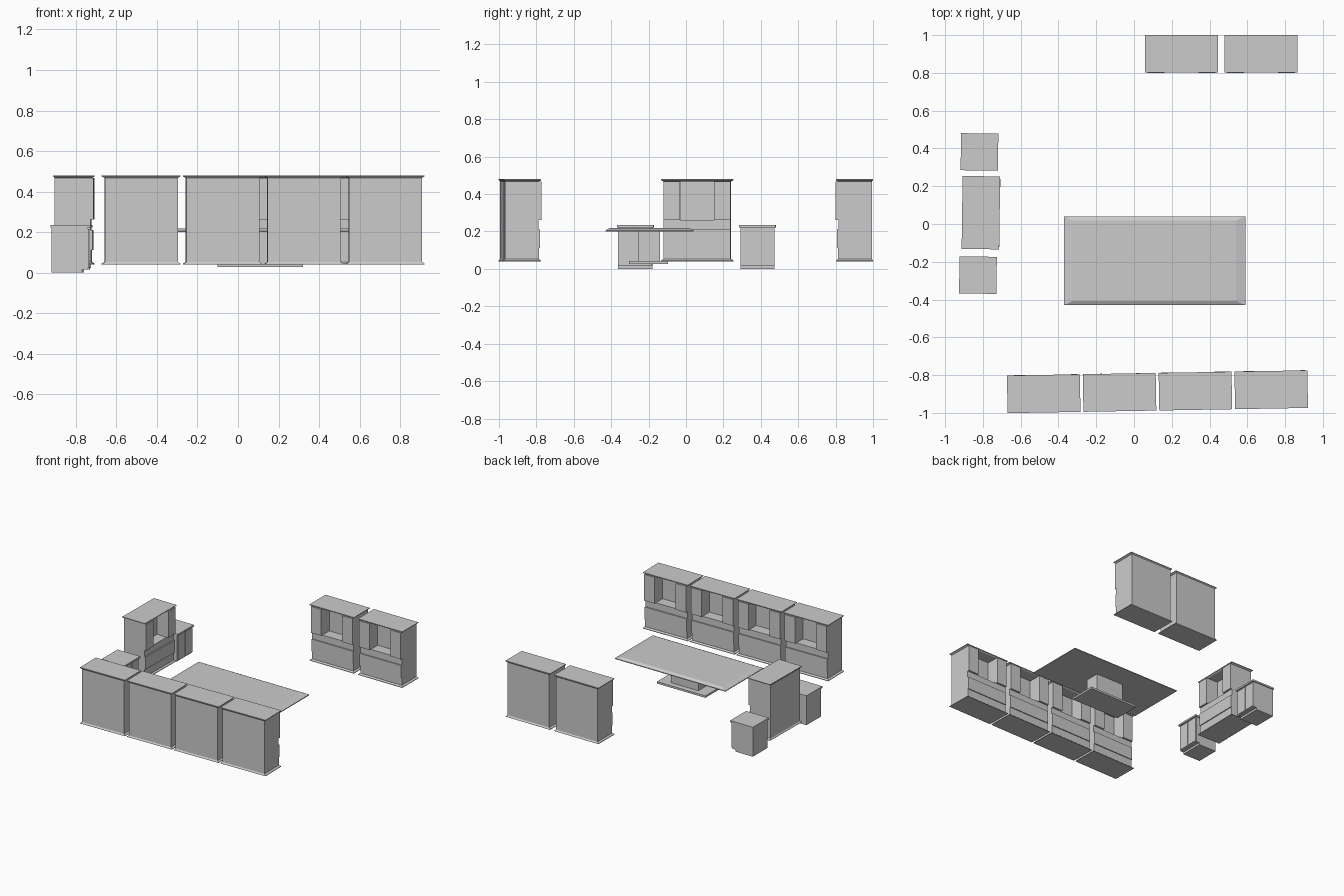
import bpy, bmesh, math
from mathutils import Matrix, Vector

if "Cube" in bpy.data.objects:
    bpy.data.objects.remove(bpy.data.objects["Cube"])


def finish(bm, name, loc=(0, 0, 0), rot=0):
    bmesh.ops.recalc_face_normals(bm, faces=bm.faces)
    me = bpy.data.meshes.new(name)
    bm.to_mesh(me)
    bm.free()
    ob = bpy.data.objects.new(name, me)
    ob.location = loc
    ob.rotation_euler.z = math.radians(rot)
    bpy.context.collection.objects.link(ob)
    return ob


def prism(bm, pts, vec):
    """Extrude a closed polygon of 3D points along vec."""
    f = bm.faces.new([bm.verts.new(p) for p in pts])
    ext = bmesh.ops.extrude_face_region(bm, geom=[f])['geom']
    # region extrusion drops the start face, so rebuild it
    verts = [g for g in ext if isinstance(g, bmesh.types.BMVert)]
    start = [v for v in f.verts] if f.is_valid else []
    bmesh.ops.translate(bm, vec=Vector(vec), verts=verts)
    return start


def box(bm, x0, x1, y0, y1, z0, z1):
    prism(bm, [(x0, y0, z0), (x1, y0, z0), (x1, y1, z0), (x0, y1, z0)], (0, 0, z1 - z0))


def loft(bm, rings):
    """Join stacked rectangles (x0, x1, y0, y1, z) and cap both ends."""
    loops = [[bm.verts.new(p) for p in ((a, c, z), (b, c, z), (b, d, z), (a, d, z))]
             for a, b, c, d, z in rings]
    for lo, hi in zip(loops, loops[1:]):
        for i in range(4):
            j = (i + 1) % 4
            bm.faces.new((lo[i], lo[j], hi[j], hi[i]))
    bm.faces.new(loops[0][::-1])
    bm.faces.new(loops[-1])


W = 0.180     # half width of a tall cabinet body
BACK = 0.094


def tall_cabinet(name, loc, rot):
    # lower carcass with stepped drawer fronts
    bm = bmesh.new()
    side = [(BACK, 0.053), (-0.087, 0.053), (-0.087, 0.112), (-0.094, 0.112),
            (-0.094, 0.210), (-0.085, 0.210), (-0.085, 0.262), (BACK, 0.262)]
    prism(bm, [(-W, y, z) for y, z in side], (2 * W, 0, 0))
    finish(bm, name + "_drawers", loc, rot)
    # upper part: two proud doors around an open niche
    bm = bmesh.new()
    plan = [(-W, BACK), (-W, -0.1), (-0.09, -0.1), (-0.09, 0.0),
            (0.09, 0.0), (0.09, -0.1), (W, -0.1), (W, BACK)]
    prism(bm, [(x, y, 0.262) for x, y in plan], (0, 0, 0.206))
    finish(bm, name + "_doors_and_niche", loc, rot)
    # flared cornice and plinth
    for part, zs in (("_cornice", (0.468, 0.475, 0.480)), ("_plinth", (0.053, 0.044, 0.040))):
        bm = bmesh.new()
        big = (-0.193, 0.193, -0.099, 0.1)
        loft(bm, [(-W, W, -0.088, BACK, zs[0]), big + (zs[1],), big + (zs[2],)])
        finish(bm, name + part, loc, rot)


def small_cabinet(name, loc, rot):
    bm = bmesh.new()
    side = [(0.094, 0), (-0.058, 0), (-0.058, 0.016), (-0.086, 0.016),
            (-0.086, 0.222), (0.094, 0.222)]
    prism(bm, [(-0.091, y, z) for y, z in side], (0.182, 0, 0))
    finish(bm, name + "_body", loc, rot)
    # pair of doors
    bm = bmesh.new()
    for s in (-1, 1):
        x = sorted((s * 0.003, s * 0.088))
        box(bm, *x, -0.092, -0.086, 0.022, 0.216)
    finish(bm, name + "_doors", loc, rot)
    # overhanging top
    bm = bmesh.new()
    box(bm, -0.098, 0.098, -0.099, 0.099, 0.222, 0.235)
    finish(bm, name + "_top", loc, rot)


# row of four along the front, slightly turned, facing the table
for i in range(4):
    tall_cabinet(f"front_cabinet_{i + 1}", (-0.478 + 0.4015 * i, -0.898 + 0.007 * i, 0), 181)

# two along the rear
for i in range(2):
    tall_cabinet(f"rear_cabinet_{i + 1}", (0.252 + 0.42 * i, 0.9, 0), 0)

# side group: tall cabinet between two small ones
tall_cabinet("side_cabinet", (-0.81, 0.06, 0), 89.2)
small_cabinet("small_cabinet_1", (-0.818, 0.382, 0), 89.6)
small_cabinet("small_cabinet_2", (-0.826, -0.271, 0), 89.6)

# table: bevelled top, pedestal, foot plate
bm = bmesh.new()
loft(bm, [(-0.37, 0.59, -0.43, 0.04, 0.200), (-0.37, 0.59, -0.43, 0.04, 0.206),
          (-0.325, 0.54, -0.407, 0.018, 0.218)])
finish(bm, "table_top")
bm = bmesh.new()
box(bm, -0.01, 0.23, -0.256, -0.14, 0.042, 0.2)
finish(bm, "table_pedestal")
bm = bmesh.new()
box(bm, -0.1, 0.32, -0.305, -0.097, 0.027, 0.042)
finish(bm, "table_foot")
